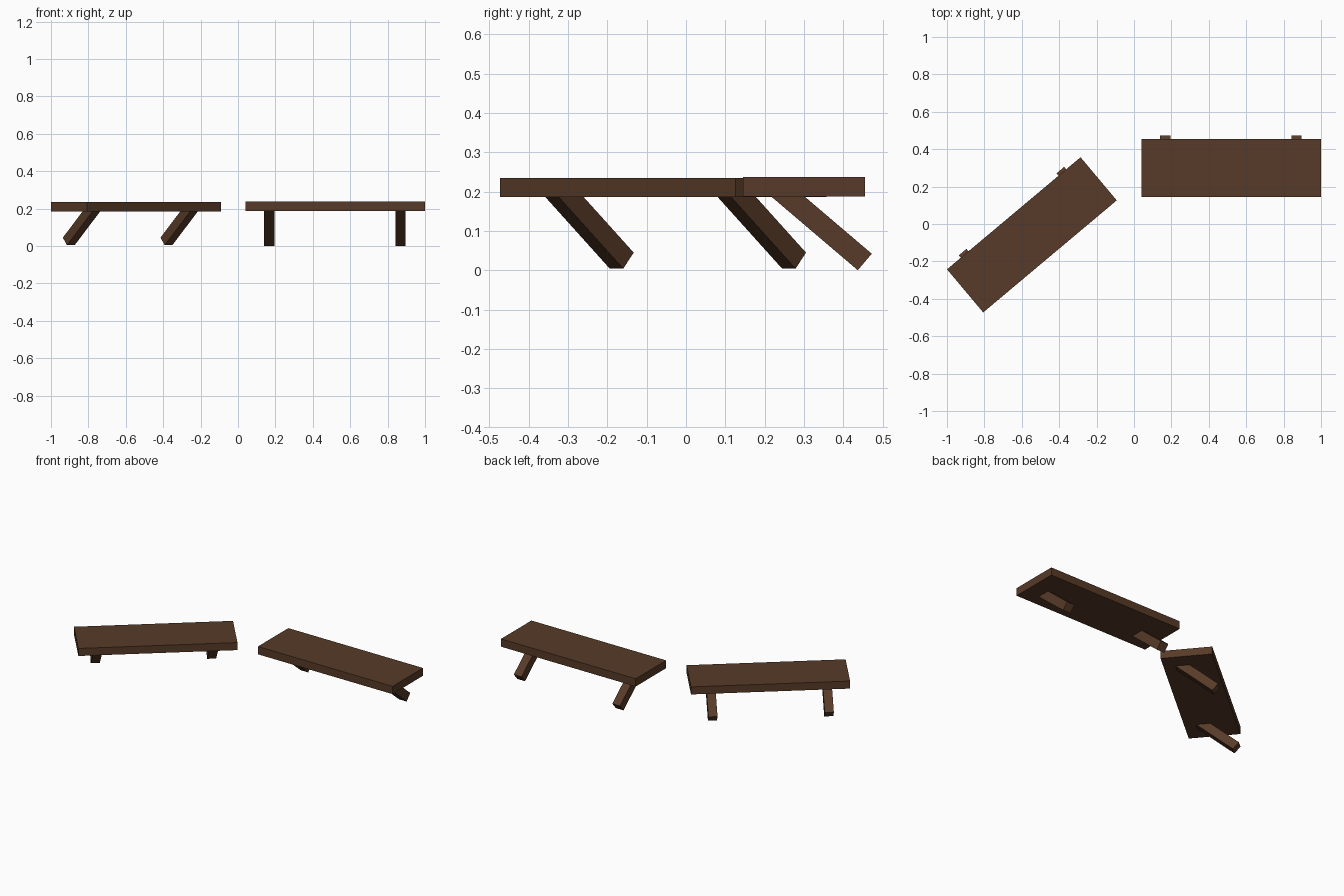
import bpy, math
from mathutils import Matrix, Vector

if "Cube" in bpy.data.objects:
    bpy.data.objects.remove(bpy.data.objects["Cube"])

wood = bpy.data.materials.new("dark brown wood")
wood.diffuse_color = (0.095, 0.043, 0.021, 1)
wood.use_nodes = True
wood.node_tree.nodes["Principled BSDF"].inputs["Base Color"].default_value = wood.diffuse_color


def box(name, size, matrix):
    """Box of the given size placed by a matrix."""
    bpy.ops.mesh.primitive_cube_add(size=1)
    ob = bpy.context.object
    ob.name = name
    ob.data.transform(matrix @ Matrix.Diagonal((*size, 1)))
    ob.data.materials.append(wood)
    return ob


def bench(name, place):
    # flat plank seat
    box(name + "_seat", (0.96, 0.31, 0.05), place @ Matrix.Translation((0, 0, 0.212)))
    # two square legs slanting down towards the back
    tilt, length, thick = math.radians(-40.4), 0.296, 0.055
    along = Vector((0, math.cos(tilt), math.sin(tilt)))
    foot = Vector((0, 0.1545, 0.021))
    for side, x in (("left", -0.353), ("right", 0.349)):
        centre = foot - along * length / 2 + Vector((x, 0, 0))
        box(f"{name}_{side}_leg", (thick, length, thick),
            place @ Matrix.Translation(centre) @ Matrix.Rotation(tilt, 4, 'X'))


# straight bench on the right, slightly smaller turned bench on the left
bench("straight_bench", Matrix.Translation((0.52, 0.30, 0)))
bench("turned_bench", Matrix.Translation((-0.546, -0.058, 0.004))
      @ Matrix.Rotation(math.radians(40), 4, 'Z') @ Matrix.Scale(0.971, 4))
